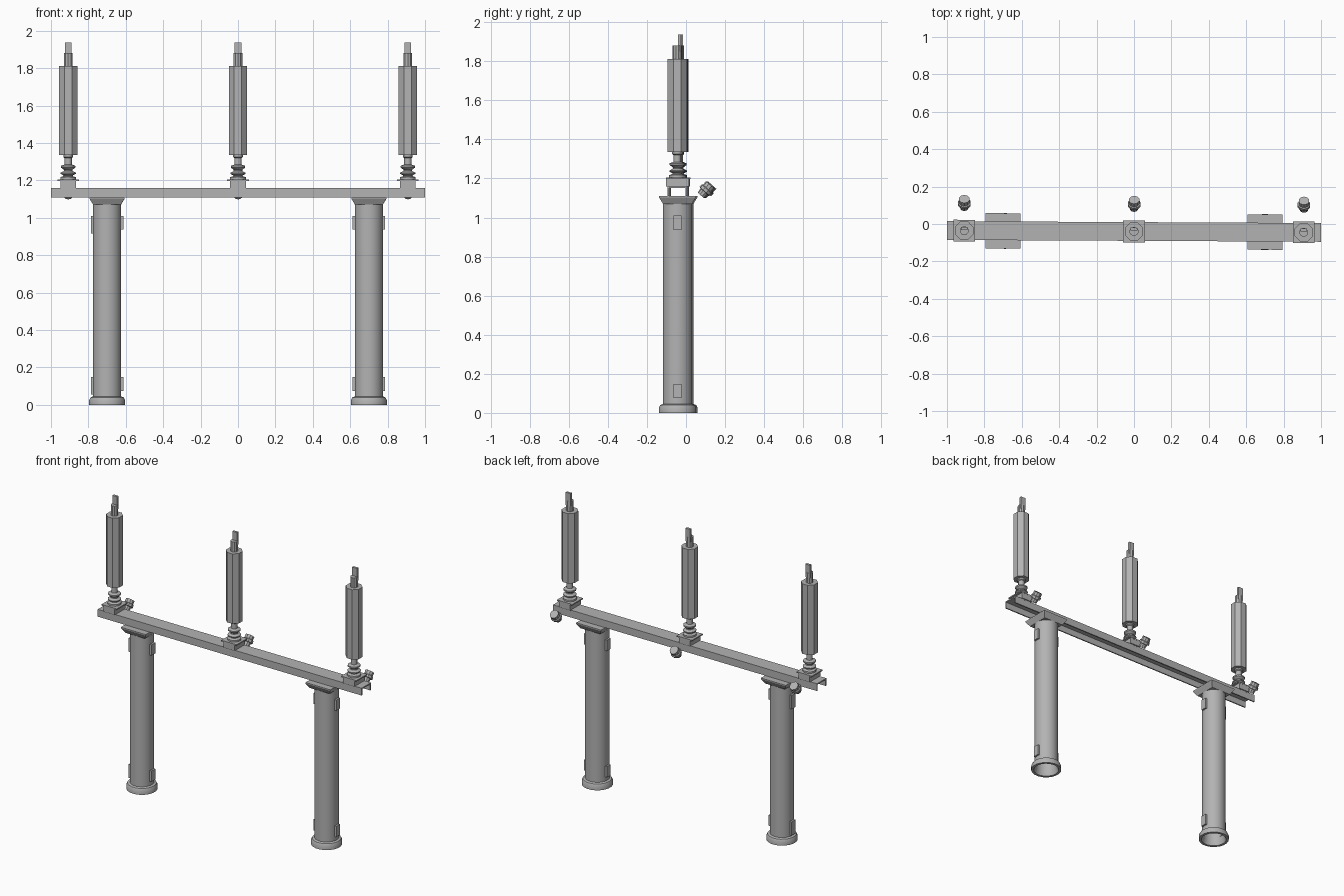
import bpy, bmesh, math
from mathutils import Matrix, Vector

cube = bpy.data.objects.get("Cube")
if cube:
    bpy.data.objects.remove(cube, do_unlink=True)

steel = bpy.data.materials.new("grey_steel")
steel.use_nodes = True
GREY = (0.45, 0.45, 0.45, 1)
steel.diffuse_color = GREY
steel.node_tree.nodes["Principled BSDF"].inputs["Base Color"].default_value = GREY

# The whole frame sits behind the origin line and is turned very slightly
PLACE = Matrix.Translation((0, -0.04, 0)) @ Matrix.Rotation(-0.005, 4, 'Z')


def finish(name, bm, matrix=Matrix(), smooth=False):
    bmesh.ops.remove_doubles(bm, verts=bm.verts, dist=0.0001)
    bmesh.ops.recalc_face_normals(bm, faces=bm.faces)
    mesh = bpy.data.meshes.new(name)
    bm.to_mesh(mesh)
    bm.free()
    mesh.transform(PLACE @ matrix)
    mesh.materials.append(steel)
    obj = bpy.data.objects.new(name, mesh)
    bpy.context.collection.objects.link(obj)
    if smooth:
        bpy.ops.object.select_all(action='DESELECT')
        obj.select_set(True)
        bpy.context.view_layer.objects.active = obj
        bpy.ops.object.shade_smooth_by_angle(angle=math.radians(32))
    return obj


def box(name, x, y, z):
    """Box from (low, high) ranges on each axis."""
    bm = bmesh.new()
    bmesh.ops.create_cube(bm, size=1)
    for v in bm.verts:
        v.co = Vector([r[0] if c < 0 else r[1] for c, r in zip(v.co, (x, y, z))])
    return finish(name, bm)


def lathe(name, profile, sides, matrix, smooth=False):
    """Turn a (radius, height) profile around the local z axis."""
    bm = bmesh.new()
    verts = [bm.verts.new((r, 0, z)) for r, z in profile]
    edges = [bm.edges.new(pair) for pair in zip(verts, verts[1:])]
    bmesh.ops.rotate(bm, verts=verts, matrix=Matrix.Rotation(math.pi / sides, 3, 'Z'))
    bmesh.ops.spin(bm, geom=verts + edges, cent=(0, 0, 0), axis=(0, 0, 1),
                   angle=math.tau, steps=sides, use_merge=True)
    return finish(name, bm, matrix, smooth)


# Inverted channel beam: U profile extruded along x
bm = bmesh.new()
W, T, LOW, HIGH = 0.05, 0.008, 1.11, 1.16
outline = [(-W, LOW), (-W, HIGH), (W, HIGH), (W, LOW),
           (W - T, LOW), (W - T, HIGH - T), (T - W, HIGH - T), (T - W, LOW)]
face = bm.faces.new([bm.verts.new((-1, y, z)) for y, z in outline])
ends = bmesh.ops.extrude_face_region(bm, geom=[face])
bmesh.ops.translate(bm, vec=(2, 0, 0),
                    verts=[g for g in ends["geom"] if isinstance(g, bmesh.types.BMVert)])
finish("beam", bm)

# Two hollow columns with foot ring, flared head and side lugs
COLUMN = [(0.076, 1.07), (0.076, 0.045), (0.09, 0.04), (0.097, 0.025), (0.097, 0),
          (0.08, 0), (0.07, 0.03), (0.07, 1.07), (0.076, 1.07)]
for side, sx in (("right", -1), ("left", 1)):
    cx = 0.7 * sx
    lathe(side + "_column", COLUMN, 20, Matrix.Translation((cx, 0, 0)), True)
    turn = Matrix.Translation((cx, 0, 1.07)) @ Matrix.Rotation(0, 4, 'Z')
    root2 = math.sqrt(2)
    lathe(side + "_column_head",
          [(0, 0), (0.074 * root2, 0), (0.094 * root2, 0.033),
           (0.094 * root2, 0.04), (0, 0.04)], 4, turn)
    for where, z in (("lower", 0.075), ("upper", 0.937)):
        for d in (-1, 1):
            span = sorted((cx + d * 0.065, cx + d * 0.087))
            drop = 0.02 if d == sx == -1 else 0
            box(f"{side}_{where}_lug", span, (-0.02, 0.02), (z - drop, z + 0.073))

# Three insulator poles on saddles, each with a knob behind the beam
STACK = [(0, 0), (0.043, 0), (0.043, 0.012), (0.026, 0.018), (0.026, 0.022),
         (0.042, 0.03), (0.042, 0.036), (0.024, 0.045), (0.024, 0.052),
         (0.04, 0.064), (0.04, 0.073), (0.02, 0.08), (0.02, 0.115),
         (0.027, 0.12), (0.027, 0.132), (0, 0.132)]
KNOB = [(0, -0.036), (0.022, -0.036), (0.025, -0.01), (0.035, -0.008),
        (0.035, 0.008), (0.029, 0.012), (0.029, 0.036), (0, 0.036)]
for name, px in (("right", -0.908), ("middle", 0), ("left", 0.908)):
    box(name + "_saddle", (px - 0.042, px + 0.042), (-0.0505, 0.0505), (1.155, 1.198))
    for d in (-1, 1):  # saddle cheeks reaching past the beam
        box(name + "_saddle_cheek", (px - 0.042, px + 0.042),
            sorted((d * 0.05, d * 0.057)), (1.16, 1.198))
    box(name + "_mount_plate", (px - 0.058, px + 0.058), (-0.058, 0.058), (1.198, 1.206))
    lathe(name + "_insulator_stack", STACK, 12, Matrix.Translation((px, 0, 1.205)), True)
    lathe(name + "_pole_body", [(0, 1.335), (0.053, 1.335), (0.053, 1.812), (0, 1.812)],
          8, Matrix.Translation((px, 0, 0)))
    lathe(name + "_pole_neck", [(0, 1.81), (0.024, 1.81), (0.024, 1.88), (0, 1.88)],
          10, Matrix.Translation((px, 0, 0)))
    box(name + "_terminal_blade", (px - 0.018, px + 0.018), (0.004, 0.02), (1.85, 1.937))
    tilt = Matrix.Translation((px, 0.145, 1.14)) @ Matrix.Rotation(math.radians(-42), 4, 'X')
    lathe(name + "_knob", KNOB, 10, tilt)
